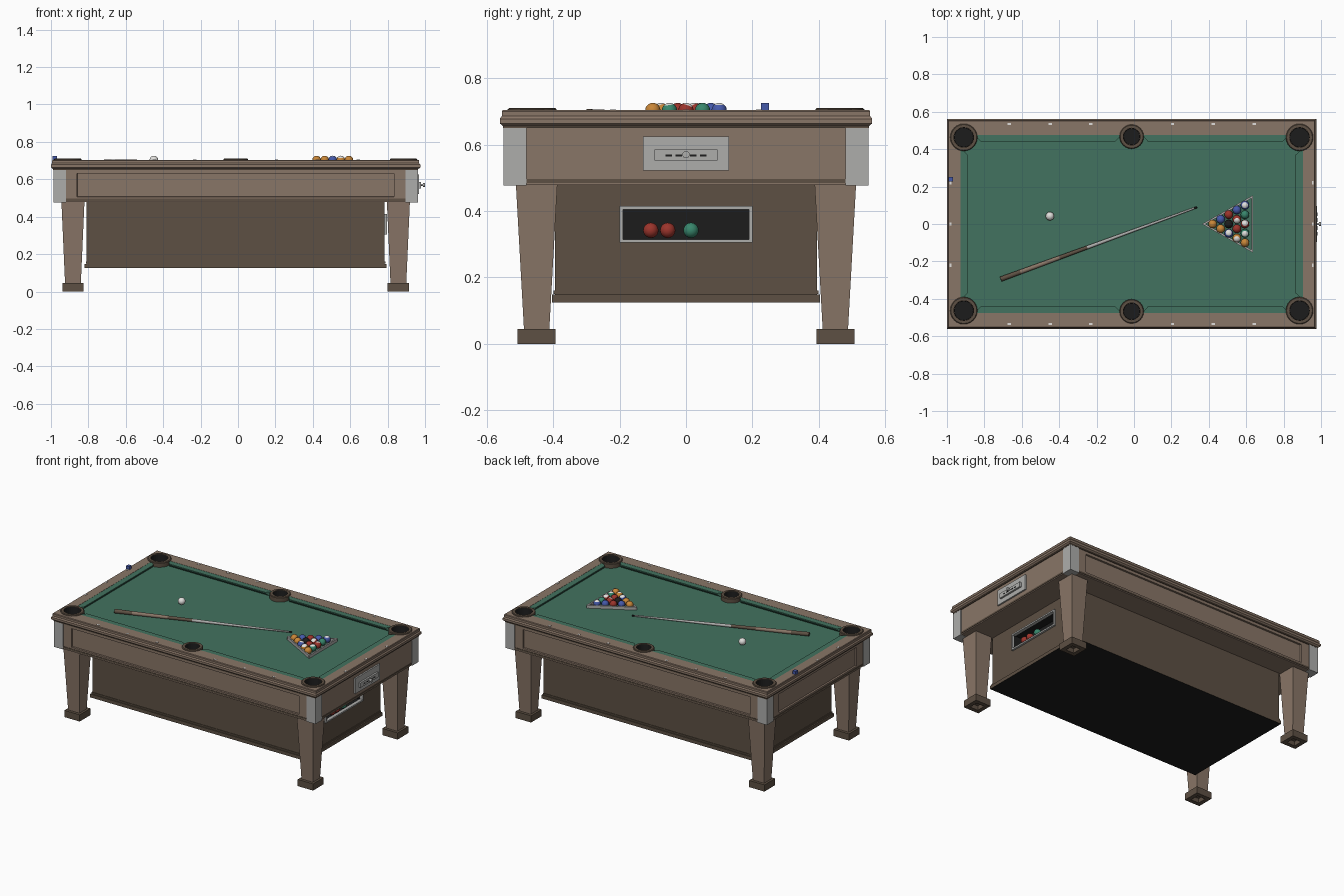
import bpy, bmesh, math, random
from mathutils import Vector, Matrix

if "Cube" in bpy.data.objects:
    bpy.data.objects.remove(bpy.data.objects["Cube"])
random.seed(3)
parts = []


def material(name, r, g, b):
    m = bpy.data.materials.new(name)
    m.use_nodes = True
    m.diffuse_color = (r, g, b, 1)
    bsdf = m.node_tree.nodes["Principled BSDF"]
    bsdf.inputs["Base Color"].default_value = (r, g, b, 1)
    bsdf.inputs["Roughness"].default_value = 0.6
    return m


WOOD = material("brown wood", 0.25, 0.18, 0.135)
DARK = material("dark wood", 0.11, 0.08, 0.056)
FELT = material("green felt", 0.055, 0.17, 0.115)
METAL = material("silver metal", 0.42, 0.42, 0.41)
BLACK = material("black", 0.012, 0.012, 0.012)
RED = material("red", 0.33, 0.035, 0.025)
BLUE = material("blue", 0.06, 0.10, 0.40)
ORANGE = material("orange", 0.58, 0.24, 0.04)
WHITE = material("white", 0.75, 0.74, 0.72)
GREEN = material("ball green", 0.04, 0.24, 0.15)


def add(name, bm, *mats, smooth=False):
    bmesh.ops.recalc_face_normals(bm, faces=bm.faces)
    me = bpy.data.meshes.new(name)
    bm.to_mesh(me)
    bm.free()
    ob = bpy.data.objects.new(name, me)
    bpy.context.collection.objects.link(ob)
    for m in mats:
        me.materials.append(m)
    if smooth:
        bpy.ops.object.select_all(action="DESELECT")
        ob.select_set(True)
        bpy.context.view_layer.objects.active = ob
        bpy.ops.object.shade_smooth_by_angle(angle=math.radians(40))
    parts.append(ob)
    return ob


def box_bm(x0, x1, y0, y1, z0, z1):
    bm = bmesh.new()
    centre = Vector((x0 + x1, y0 + y1, z0 + z1)) / 2
    size = Matrix.Diagonal((x1 - x0, y1 - y0, z1 - z0, 1))
    bmesh.ops.create_cube(bm, size=1, matrix=Matrix.Translation(centre) @ size)
    return bm


def box(name, mat, *ext):
    return add(name, box_bm(*ext), mat)


def slab(name, mat, hx, hy, z0, z1):
    return box(name, mat, -hx, hx, -hy, hy, z0, z1)


def rect(hx, hy, z, cx=0, cy=0):
    return [Vector((cx + sx * hx, cy + sy * hy, z))
            for sx, sy in ((-1, -1), (1, -1), (1, 1), (-1, 1))]


def circle(r, z, cx=0, cy=0, n=24):
    return [Vector((cx + r * math.cos(a), cy + r * math.sin(a), z))
            for a in (math.tau * i / n for i in range(n))]


def loft_bm(loops, closed=False, first=True, last=True):
    bm = bmesh.new()
    rows = [[bm.verts.new(p) for p in loop] for loop in loops]
    pairs = list(zip(rows, rows[1:])) + ([(rows[-1], rows[0])] if closed else [])
    for a, b in pairs:
        for i in range(len(a)):
            j = (i + 1) % len(a)
            bm.faces.new((a[i], a[j], b[j], b[i]))
    if not closed:
        if first:
            bm.faces.new(rows[0])
        if last:
            bm.faces.new(rows[-1])
    return bm


def cut(target, cutter):
    cutter.hide_render = True
    mod = target.modifiers.new("cut", "BOOLEAN")
    mod.operation, mod.solver, mod.object = "DIFFERENCE", "EXACT", cutter
    bpy.context.view_layer.objects.active = target
    bpy.ops.object.modifier_apply(modifier="cut")


def ball(name, pos, colour, striped=False, r=0.023):
    bm = bmesh.new()
    bmesh.ops.create_uvsphere(bm, u_segments=20, v_segments=12, radius=r)
    for f in bm.faces:
        if striped and abs(f.calc_center_median().z) > 0.62 * r:
            f.material_index = 1
    tilt = Matrix.Rotation(random.uniform(-0.5, 0.5), 4, "X")
    bmesh.ops.transform(bm, matrix=Matrix.Translation(pos) @ tilt, verts=bm.verts)
    add(name, bm, colour, WHITE, smooth=True)


# Lower cabinet with a recessed ball window at the right-hand end
cabinet = add("cabinet", box_bm(-0.797, 0.797, -0.395, 0.395, 0.14, 0.48), DARK, BLACK)
window = box("window_cutter", BLACK, 0.73, 0.9, -0.19, 0.19, 0.313, 0.407)
cut(cabinet, window)
for p in cabinet.data.polygons:
    c = p.center
    p.material_index = int(0.72 < c.x < 0.796 and abs(c.y) < 0.192 and 0.31 < c.z < 0.41)
slab("cabinet_bead", DARK, 0.801, 0.399, 0.15, 0.16)
base = add("cabinet_base", box_bm(-0.807, 0.807, -0.403, 0.403, 0.125, 0.148), DARK, BLACK)
for p in base.data.polygons:
    p.material_index = int(p.normal.z < -0.9)
for s in (-1, 1):
    y, z = s * 0.195, 0.36 + s * 0.05
    box("window_frame_side", METAL, 0.79, 0.81, y - 0.005, y + 0.005, 0.305, 0.415)
    box("window_frame_bar", METAL, 0.79, 0.81, -0.2, 0.2, z - 0.005, z + 0.005)
for y, colour in ((-0.106, RED), (-0.055, RED), (0.015, GREEN)):
    ball("returned_ball", (0.785, y, 0.342), colour)

# Tapered legs with hollow feet, and metal corner caps
for sx in (-1, 1):
    for sy in (-1, 1):
        cx, cy = sx * 0.87, sy * 0.45
        add("leg", loft_bm([rect(0.042, 0.038, 0.04, cx, cy),
                            rect(0.062, 0.063, 0.49, cx, cy)]), WOOD)
        add("foot", loft_bm([rect(0.03, 0.03, 0.03, cx, cy), rect(0.03, 0.03, 0, cx, cy),
                             rect(0.057, 0.057, 0, cx, cy),
                             rect(0.057, 0.057, 0.045, cx, cy)]), DARK)
        xs, ys = sorted((sx * 0.907, sx * 0.975)), sorted((sy * 0.48, sy * 0.55))
        box("corner_cap", METAL, *xs, *ys, 0.477, 0.656)

# Apron with sunken panels on the front, back and left-hand end
bm = box_bm(-0.97, 0.97, -0.545, 0.545, 0.478, 0.66)
bm.normal_update()
for f in [f for f in bm.faces if abs(f.normal.z) < 0.5 and f.normal.x < 0.5]:
    n = f.normal.copy()
    bmesh.ops.inset_region(bm, faces=[f], thickness=0.04)
    shrink = 0.9 if abs(n.y) > 0.5 else 0.8
    bmesh.ops.scale(bm, vec=(shrink if abs(n.y) > 0.5 else 1,
                             shrink if abs(n.x) > 0.5 else 1, 1), verts=f.verts)
    rim = bmesh.ops.inset_region(bm, faces=[f], thickness=0.001)
    bmesh.ops.translate(bm, vec=n * -0.012, verts=f.verts)
add("apron", bm, WOOD)
slab("apron_bead", DARK, 0.973, 0.548, 0.485, 0.496)
slab("rail_shadow_bead", DARK, 0.976, 0.551, 0.65, 0.658)

# Rail frame and playing bed, with holes for the pockets
profile = ((0.978, 0.551, 0.656), (0.9875, 0.561, 0.664), (0.9875, 0.561, 0.678),
           (0.981, 0.555, 0.686), (0.981, 0.555, 0.7), (0.978, 0.552, 0.704),
           (0.915, 0.475, 0.704), (0.915, 0.475, 0.656))
rail = add("rail_frame", loft_bm([rect(*p) for p in profile], closed=True), WOOD)
bed = slab("playing_bed", FELT, 0.925, 0.485, 0.657, 0.68)
pockets = [(x, s * (0.463 if x else 0.467), 0.073 if x else 0.065)
           for x in (-0.8975, 0, 0.8975) for s in (-1, 1)]
for x, y, r in pockets:
    hole = add("pocket_cutter", loft_bm([circle(r - 0.012, 0.6, x, y),
                                         circle(r - 0.012, 0.8, x, y)]), BLACK)
    cut(rail, hole)
    cut(bed, hole)
    add("pocket_rim", loft_bm([circle(r, 0.66, x, y), circle(r, 0.707, x, y),
                               circle(r - 0.004, 0.711, x, y),
                               circle(r - 0.02, 0.711, x, y),
                               circle(r - 0.02, 0.66, x, y)], closed=True), DARK, smooth=True)
    add("pocket_cup", loft_bm([circle(r - 0.0205, 0.708, x, y),
                               circle(r - 0.022, 0.661, x, y)], first=False), BLACK)


# Undercut felt cushions with mitred ends
def cushion(x, y, angle, length):
    bm = bmesh.new()
    for s in (-1, 1):
        for inward, z, trim in ((0, 0.703, 0), (0.038, 0.703, 0.035),
                                (0.038, 0.696, 0.035), (0.022, 0.678, 0.02), (0, 0.678, 0)):
            bm.verts.new((s * (length / 2 - trim), inward, z))
    bmesh.ops.convex_hull(bm, input=bm.verts)
    bmesh.ops.transform(bm, matrix=Matrix.Translation((x, y, 0))
                        @ Matrix.Rotation(angle, 4, "Z"), verts=bm.verts)
    add("cushion", bm, FELT)


for s in (-1, 1):
    cushion(s * 0.915, 0, s * math.pi / 2, 0.81)
    for x in (-0.4475, 0.4475):
        cushion(x, s * 0.476, math.pi if s > 0 else 0, 0.785)

# Rail sights
sights = [(sx * x, sy * 0.535) for x in (0.218, 0.436, 0.655) for sx in (-1, 1) for sy in (-1, 1)]
sights += [(sx * 0.968, y) for sx in (-1, 1) for y in (-0.22, 0, 0.22)]
for x, y in sights:
    a, b = (0.009, 0.005) if abs(y) > 0.5 else (0.005, 0.009)
    box("rail_sight", WHITE, x - a, x + a, y - b, y + b, 0.7, 0.706)

# Coin mechanism on the right-hand end
box("coin_plate", METAL, 0.965, 0.98, -0.13, 0.13, 0.522, 0.625)
box("coin_slide", METAL, 0.975, 0.992, -0.095, 0.095, 0.552, 0.585)
for y in (-0.052, -0.022, 0.022, 0.052):
    box("coin_slot", BLACK, 0.985, 0.9935, y - 0.01, y + 0.01, 0.564, 0.57)
for name, r, x0, x1 in (("coin_handle", 0.006, 0.98, 1.004), ("coin_knob", 0.011, 1.002, 1.0125)):
    bm = loft_bm([circle(r, x0, n=16), circle(r, x1, n=16)])
    bmesh.ops.transform(bm, matrix=Matrix.Translation((0, 0, 0.57))
                        @ Matrix.Rotation(math.pi / 2, 4, "Y"), verts=bm.verts)
    add(name, bm, METAL, smooth=True)

# Racked balls
rack = ((ORANGE, 0), (BLUE, 0), (ORANGE, 0), (RED, 0), (BLACK, 0), (BLUE, 1),
        (BLUE, 0), (RED, 1), (RED, 0), (ORANGE, 1),
        (BLUE, 1), (GREEN, 0), (RED, 1), (GREEN, 1), (ORANGE, 0))
spots = [(row, k) for row in range(5) for k in range(row + 1)]
for (row, k), (colour, striped) in zip(spots, rack):
    ball("racked_ball", (0.4325 + row * 0.0433, (row / 2 - k) * 0.05, 0.703), colour, striped)
ball("cue_ball", (-0.437, 0.042, 0.703), WHITE)

# Triangle rack
corners = [Vector((0.385, 0, 0.69)), Vector((0.645, 0.146, 0.69)), Vector((0.645, -0.146, 0.69))]
for i, a in enumerate(corners):
    d = corners[i - 1] - a
    half = d.length / 2 + 0.004
    bm = box_bm(-half, half, -0.005, 0.005, -0.01, 0.01)
    bmesh.ops.transform(bm, matrix=Matrix.Translation(a + d / 2)
                        @ Matrix.Rotation(math.atan2(d.y, d.x), 4, "Z"), verts=bm.verts)
    add("rack_bar", bm, METAL)

# Cue stick
butt, tip = Vector((-0.7, -0.295, 0.694)), Vector((0.35, 0.09, 0.686))
axis = tip - butt
turn = axis.to_track_quat("Z", "Y").to_matrix().to_4x4()
for name, t0, t1, mat in (("cue_butt", 0, 0.1, DARK), ("cue_wrap", 0.1, 0.3, WOOD),
                          ("cue_forearm", 0.3, 0.44, DARK), ("cue_shaft", 0.44, 0.985, METAL),
                          ("cue_tip", 0.985, 1, BLACK)):
    bm = loft_bm([circle(0.0135 - 0.0085 * t, t * axis.length, n=14) for t in (t0, t1)])
    bmesh.ops.transform(bm, matrix=Matrix.Translation(butt) @ turn, verts=bm.verts)
    add(name, bm, mat, smooth=True)

# Chalk cube on the rail
box("chalk", BLUE, -0.98, -0.956, 0.226, 0.25, 0.703, 0.725)

# Remove the cutters and centre everything
for ob in parts:
    if ob.hide_render:
        bpy.data.objects.remove(ob)
    else:
        ob.location.x -= 0.0125
